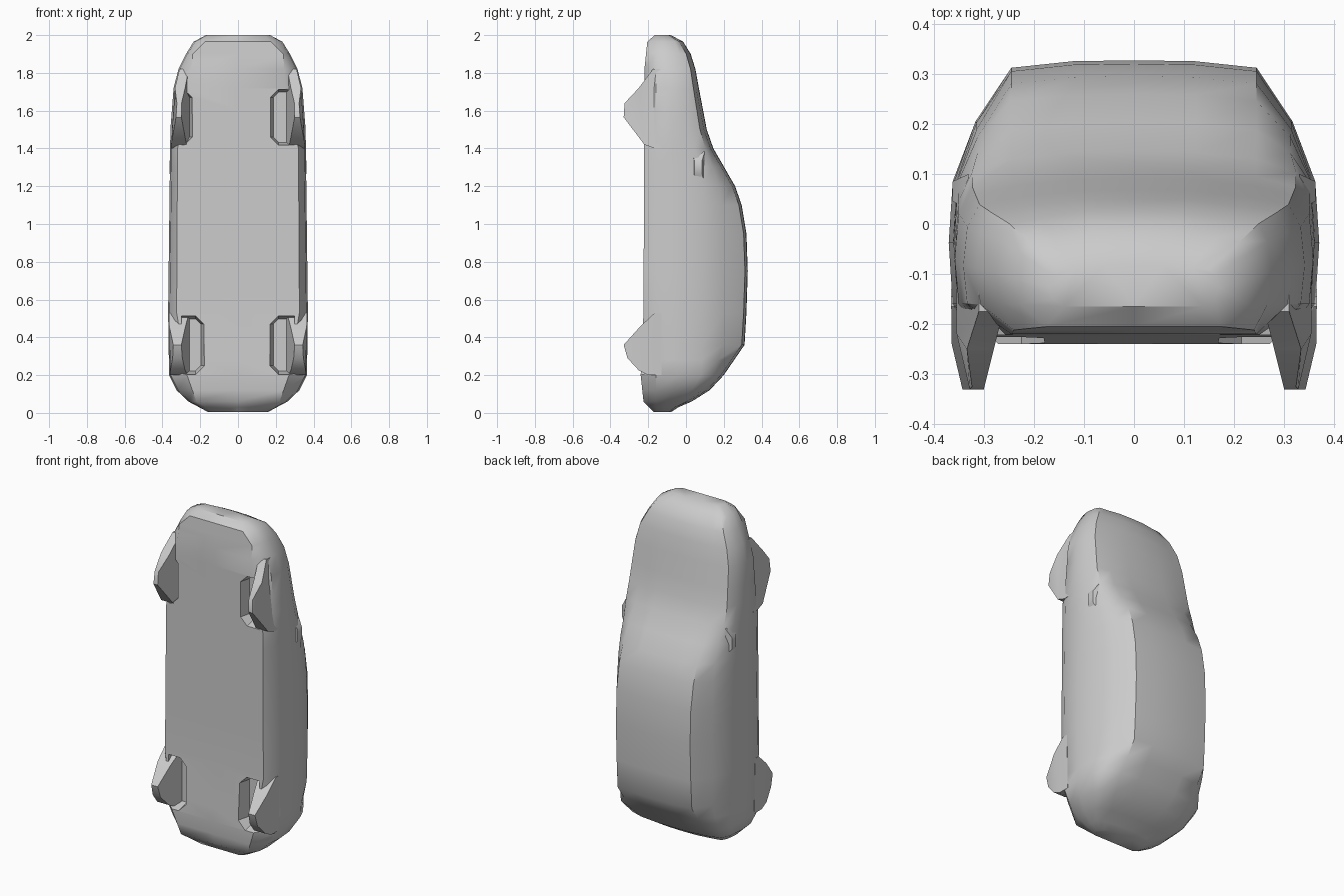
import bpy, bmesh, math

if "Cube" in bpy.data.objects:
    bpy.data.objects.remove(bpy.data.objects["Cube"])

paint = bpy.data.materials.new("light grey")
paint.diffuse_color = (0.6, 0.6, 0.6, 1)
paint.use_nodes = True
paint.node_tree.nodes["Principled BSDF"].inputs["Base Color"].default_value = paint.diffuse_color


def curve(points, z):
    """Read a value off a polyline of (z, value) points."""
    for (z0, a), (z1, b) in zip(points, points[1:]):
        if z <= z1:
            return a + (b - a) * (z - z0) / (z1 - z0)
    return points[-1][1]


def make_object(name, rings):
    """Skin a list of equal-length point rings, capped at both ends."""
    bm = bmesh.new()
    vs = [[bm.verts.new(p) for p in ring] for ring in rings]
    n = len(vs[0])
    for a, b in zip(vs, vs[1:]):
        for i in range(n):
            j = (i + 1) % n
            bm.faces.new((a[i], a[j], b[j], b[i]))
    bm.faces.new(vs[0])
    bm.faces.new(vs[-1])
    bmesh.ops.triangulate(bm, faces=[f for f in bm.faces if len(f.verts) > 4])
    bmesh.ops.recalc_face_normals(bm, faces=bm.faces)
    me = bpy.data.meshes.new(name)
    bm.to_mesh(me)
    bm.free()
    me.materials.append(paint)
    ob = bpy.data.objects.new(name, me)
    bpy.context.collection.objects.link(ob)
    return ob


def activate(ob):
    bpy.ops.object.select_all(action='DESELECT')
    ob.select_set(True)
    bpy.context.view_layer.objects.active = ob


# Body outlines along the length: roof line, plan width, floor
roof_line = [(0, -.085), (.03, -.04), (.06, .03), (.12, .125), (.2, .2),
             (.36, .31), (.53, .32), (.75, .327), (.95, .32), (1.1, .295),
             (1.2, .26), (1.4, .145), (1.5, .11), (1.72, .068), (1.82, .05),
             (1.9, .025), (1.965, -.015), (2, -.08)]
half_width = [(0, .15), (.06, .262), (.12, .325), (.2, .365), (.53, .37),
              (1.5, .358), (1.72, .341), (1.82, .315), (1.9, .275),
              (1.965, .235), (2, .17)]
floor_width = [(0, .12), (.06, .22), (.2, .27), (.53, .325), (1.4, .32),
               (1.72, .25), (1.9, .24), (2, .14)]
floor_line = [(0, -.165), (.06, -.225), (.2, -.24), (.53, -.225),
              (1.82, -.22), (1.965, -.205), (2, -.165)]


def section(z):
    roof, w = curve(roof_line, z), curve(half_width, z)
    fx, floor = curve(floor_width, z), curve(floor_line, z)
    low = max(-.16, floor + .015)
    shoulder = min(.085, roof * .65 - .05)
    rx = min(.245, w * .68)
    bulge = .01 if roof > .2 else .022 * min(1, (w / .3) ** 2)
    edge = roof - min(.015, (roof - shoulder) * .4)
    half = [(fx, floor), (w - .008, low), (w, (low + shoulder) / 2),
            (w - .008, shoulder),
            ((w + rx) / 2 + bulge, (shoulder + edge) / 2 + bulge * .7),
            (rx, edge), (rx * .5, roof - .002)]
    return ([(x, y, z) for x, y in half] + [(0, roof, z)]
            + [(-x, y, z) for x, y in reversed(half)] + [(0, floor, z)])


stops = sorted([z for z, _ in roof_line[1:]] + [.005, .28, 1.3, 1.6])
body = make_object("car_body", [section(z) for z in stops])


def well_cutter(side, x0, z0, z1):
    """Tapered block that hollows the floor beside a wheel."""
    rings = []
    for y, t in ((-.30, -.012), (-.16, .022)):
        c, x1 = .05, .30
        pts = [(x0 + t, z0 + c), (x0 + c, z0 + t), (x1, z0 + t),
               (x1, z1 - t), (x0 + c, z1 - t), (x0 + t, z1 - c)]
        rings.append([(side * x, y, z) for x, z in pts])
    return make_object("wheel_well_cutter", rings)


# Wheel wells cut into the floor
for side, x0, z0, z1 in [(1, .165, .20, .52), (-1, .175, .20, .52),
                         (1, .165, 1.41, 1.72), (-1, .235, 1.41, 1.72)]:
    cutter = well_cutter(side, x0, z0, z1)
    cutter.hide_render = True
    mod = body.modifiers.new("well", 'BOOLEAN')
    mod.operation = 'DIFFERENCE'
    mod.solver = 'EXACT'
    mod.object = cutter
    activate(body)
    bpy.ops.object.modifier_apply(modifier=mod.name)
    bpy.data.objects.remove(cutter)

# Wheel side profiles (y, z); the cheeks taper towards the ground
wheels = {
    "rear_wheel": [(-.13, .20), (-.20, .20), (-.25, .225), (-.31, .29),
                   (-.33, .36), (-.24, .46), (-.165, .53), (-.13, .53)],
    "front_wheel": [(-.13, 1.40), (-.165, 1.40), (-.22, 1.42), (-.33, 1.565),
                    (-.325, 1.64), (-.25, 1.72), (-.175, 1.82), (-.13, 1.82)],
}


def outer(y, z):
    return curve(half_width, z) - .005 - max(0, -y - .24) * .22


def inner(y, z):
    return .25 + (-.13 - y) * .25


parts = [body]
for side, label in ((1, "right"), (-1, "left")):
    for name, prof in wheels.items():
        rings = [[(side * f(y, z), y, z) for y, z in prof] for f in (inner, outer)]
        parts.append(make_object(f"{name}_{label}", rings))
    # Door mirrors: small wedges at the foot of the windscreen
    rings = [[(side * x, .065 - h, 1.30 - k), (side * x, .065 + h, 1.30 - k),
              (side * x, .065 + h, 1.30 + k), (side * x, .065 - h, 1.30 + k)]
             for x, h, k in ((.33, .035, .085), (.362, .02, .035))]
    parts.append(make_object(f"door_mirror_{label}", rings))

for ob in parts:
    activate(ob)
    bpy.ops.object.shade_smooth_by_angle(angle=math.radians(40))
